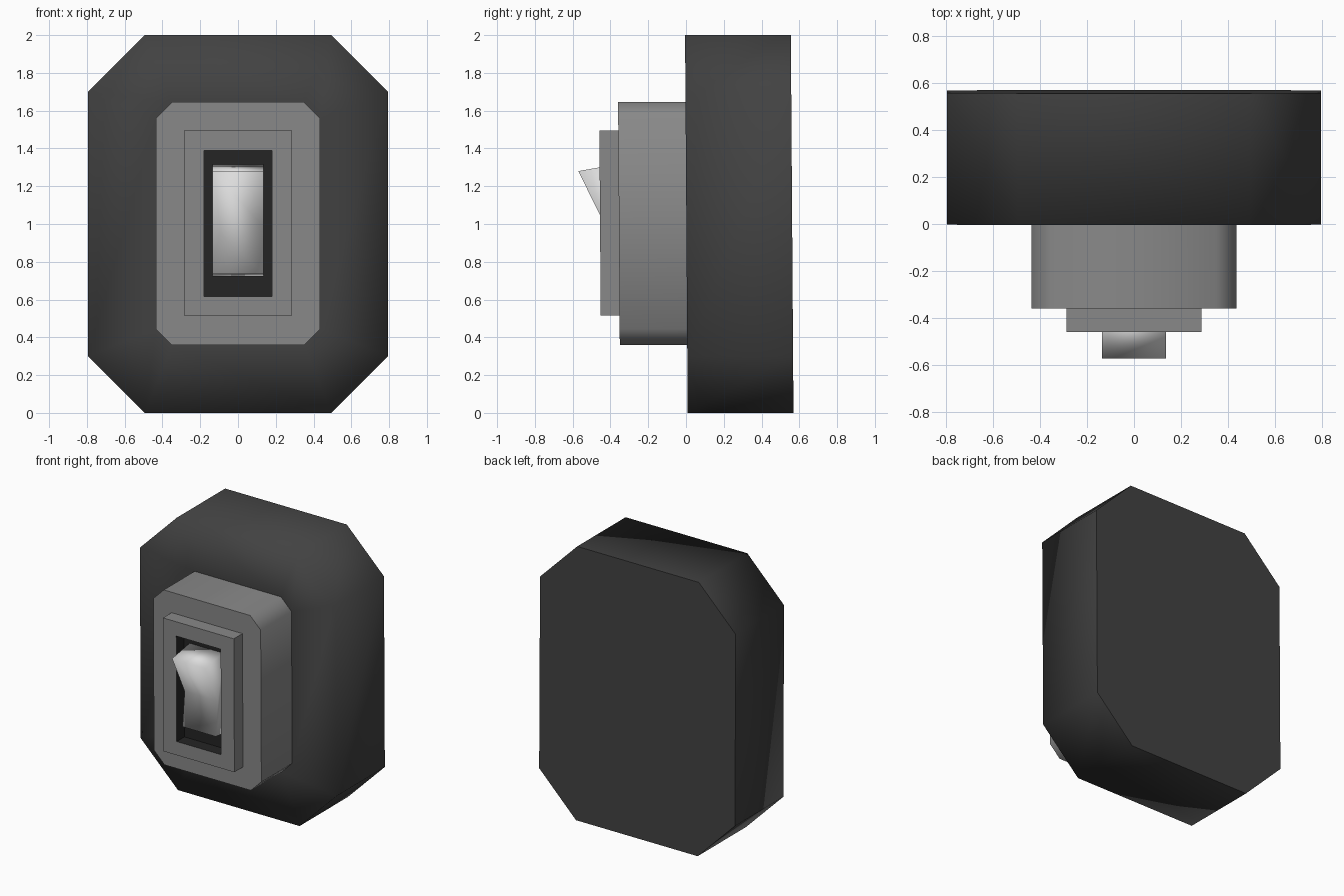
import bpy, bmesh, math

if "Cube" in bpy.data.objects:
    bpy.data.objects.remove(bpy.data.objects["Cube"])

def material(name, v):
    m = bpy.data.materials.new(name)
    m.diffuse_color = (v, v, v, 1)
    m.use_nodes = True
    m.node_tree.nodes["Principled BSDF"].inputs["Base Color"].default_value = m.diffuse_color
    return m

DARK = material("dark grey housing", 0.054)
GREY = material("mid grey plate", 0.25)
BLACK = material("black recess", 0.018)
LIGHT = material("light grey rocker", 0.72)

def octagon(w, z0, z1, c):
    return [(-w + c, z0), (w - c, z0), (w, z0 + c), (w, z1 - c),
            (w - c, z1), (-w + c, z1), (-w, z1 - c), (-w, z0 + c)]

def rect(w, z0, z1):
    return [(-w, z0), (w, z0), (w, z1), (-w, z1)]

def ring(bm, pts, y):
    return [bm.verts.new((x, y, z)) for x, z in pts]

def bridge(bm, a, b, mat=0):
    n = len(a)
    for i in range(n):
        j = (i + 1) % n
        bm.faces.new((a[i], a[j], b[j], b[i])).material_index = mat

def finish(bm, name, mats, angle=None, sharp=None, lean=0.007):
    bmesh.ops.recalc_face_normals(bm, faces=bm.faces)
    for f in bm.faces:
        f.smooth = angle is not None
    for e in bm.edges:
        if angle is not None:
            e.smooth = e.calc_face_angle(0) < math.radians(angle)
            if sharp and all(sharp(v.co) for v in e.verts):
                e.smooth = False
    # the whole switch leans very slightly forward
    for v in bm.verts:
        v.co.y += (1 - v.co.z) * lean
    me = bpy.data.meshes.new(name)
    bm.to_mesh(me)
    bm.free()
    for m in mats:
        me.materials.append(m)
    ob = bpy.data.objects.new(name, me)
    bpy.context.collection.objects.link(ob)
    return ob

PLATE = octagon(0.435, 0.36, 1.645, 0.085)

# housing: front rounded by smooth shading, back edge sharp
bm = bmesh.new()
inner = ring(bm, PLATE, 0.002)
front = ring(bm, octagon(0.793, 0, 2, 0.3), 0.002)
back = ring(bm, octagon(0.793, 0, 2, 0.3), 0.562)
bm.faces.new(inner)
bridge(bm, inner, front)
bridge(bm, front, back)
bm.faces.new(back)
finish(bm, "housing", [DARK], 100, lambda co: co.y > 0.5)

# mounting plate
bm = bmesh.new()
front, back = ring(bm, PLATE, -0.355), ring(bm, PLATE, 0.02)
bm.faces.new(front)
bridge(bm, front, back)
bm.faces.new(back)
finish(bm, "mounting_plate", [GREY], 60)

# rectangular frame with a black-walled recess
bm = bmesh.new()
outer_b = ring(bm, rect(0.287, 0.515, 1.495), -0.35)
outer_f = ring(bm, rect(0.287, 0.515, 1.495), -0.455)
inner_f = ring(bm, rect(0.18, 0.615, 1.39), -0.455)
inner_b = ring(bm, rect(0.18, 0.615, 1.39), -0.365)
bridge(bm, outer_b, outer_f)
bridge(bm, outer_f, inner_f)
bridge(bm, inner_f, inner_b, 1)
bm.faces.new(inner_b).material_index = 1
bm.faces.new(outer_b)
finish(bm, "switch_frame", [GREY, BLACK])

# rocker: side profile (y, z) extruded across x, shaded smooth
profile = [(-0.36, 1.317), (-0.57, 1.28), (-0.425, 0.985),
           (-0.45, 0.735), (-0.36, 0.725), (-0.36, 0.985)]
bm = bmesh.new()
sides = [[bm.verts.new((x, y, z)) for y, z in profile] for x in (-0.135, 0.135)]
bridge(bm, *sides)
for s in sides:
    bm.faces.new((s[0], s[1], s[2], s[5]))
    bm.faces.new((s[5], s[2], s[3], s[4]))
finish(bm, "rocker", [LIGHT], 179, lean=0)
